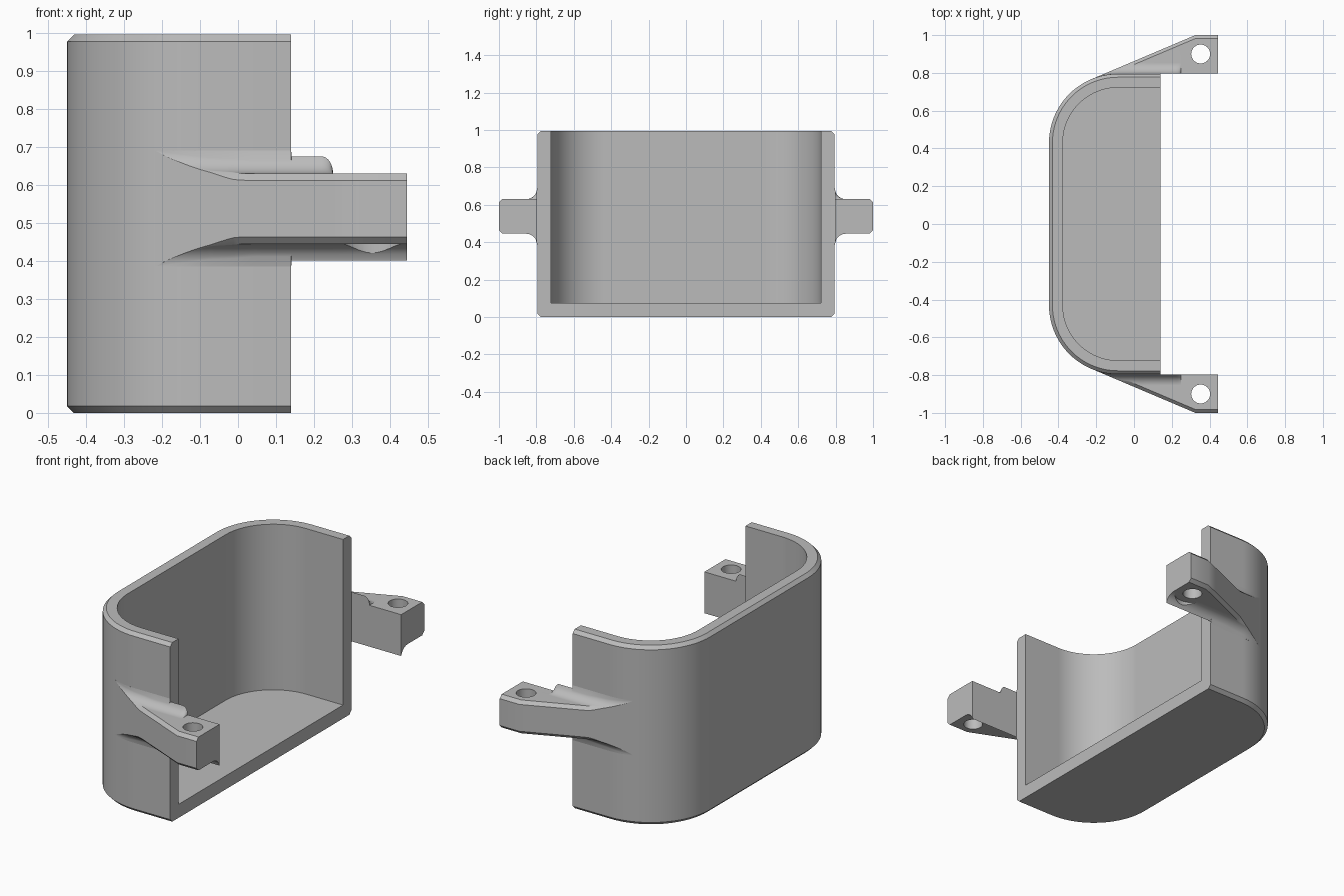
import bpy, bmesh
from math import sin, cos, pi, sqrt

cube = bpy.data.objects.get("Cube")
if cube:
    bpy.data.objects.remove(cube, do_unlink=True)

grey = bpy.data.materials.new("plain grey")
grey.use_nodes = True
grey.diffuse_color = (0.5, 0.5, 0.5, 1)
grey.node_tree.nodes["Principled BSDF"].inputs["Base Color"].default_value = (0.5, 0.5, 0.5, 1)

BACK, OPEN, WALL, TOP = -0.45, 0.14, 0.795, 0.995
RADIUS, THICK, FLOOR, BEVEL = 0.365, 0.073, 0.075, 0.018
CX, CY = BACK + RADIUS, WALL - RADIUS          # corner centre
EAR_TOP, EAR_LOW, FILLET = 0.63, 0.445, 0.06
EAR_END, SLANT_START, SLANT_END = 0.445, -0.229, 0.325
HOLE_X, HOLE_Y = 0.353, 0.9


def make_object(name, bm):
    bmesh.ops.recalc_face_normals(bm, faces=bm.faces)
    mesh = bpy.data.meshes.new(name)
    bm.to_mesh(mesh)
    bm.free()
    mesh.materials.append(grey)
    ob = bpy.data.objects.new(name, mesh)
    bpy.context.collection.objects.link(ob)
    return ob


def activate(ob):
    bpy.ops.object.select_all(action='DESELECT')
    ob.select_set(True)
    bpy.context.view_layer.objects.active = ob


def finish(ob):
    activate(ob)
    bpy.ops.object.shade_smooth_by_angle(angle=pi / 6)
    mod = ob.modifiers.new("even shading", 'WEIGHTED_NORMAL')
    mod.keep_sharp = True


def outline(inset, steps=20):
    """Open U-shaped path, inset from the outer wall."""
    r = RADIUS - inset
    arc = [(CX - r * sin(pi / 2 * i / steps), CY + r * cos(pi / 2 * i / steps))
           for i in range(steps + 1)]
    half = [(OPEN, WALL - inset)] + arc
    return half + [(x, -y) for x, y in reversed(half)]


# Shell: bevelled outer wall, rim, inner wall and floor
bm = bmesh.new()
rings = [[bm.verts.new((x, y, z)) for x, y in outline(inset)]
         for inset, z in ((BEVEL, 0), (0, BEVEL), (0, TOP - BEVEL),
                          (BEVEL, TOP), (THICK, TOP), (THICK, FLOOR))]
for a, b in zip(rings, rings[1:]):
    for i in range(len(a) - 1):
        bm.faces.new((a[i], a[i + 1], b[i + 1], b[i]))
bm.faces.new(rings[0])
bm.faces.new(rings[-1])
bm.faces.new([r[0] for r in rings] + [r[-1] for r in reversed(rings)])
finish(make_object("half_shell", bm))


def wall_y(x):
    return WALL if x > CX else CY + sqrt(RADIUS ** 2 - (x - CX) ** 2)


def ear_y(x):
    t = min(1, (x - SLANT_START) / (SLANT_END - SLANT_START))
    return 0.765 + (1 - 0.765) * t


def flare(d):
    """Height of the concave fillet at distance d from the wall."""
    d = max(0, d)
    return 0 if d >= FILLET else FILLET - sqrt(FILLET ** 2 - (FILLET - d) ** 2)


def section(x):
    """Cross-section of the ear at x, as a loop of points."""
    wall, edge = wall_y(x), ear_y(x)
    gap = edge - wall
    c = min(BEVEL, max(gap * 0.1, (gap - 0.03) * 0.6))
    inside = x <= OPEN
    start = wall if inside else wall + 0.004
    base = wall - 0.02 if inside else wall + 0.002
    reach = min(FILLET, 0.9 * (gap - c))
    ys = [base] + [start + (wall + reach - start) * i / 10 for i in range(11)] + [edge - c]
    # upper fillet rounds off beyond the wall
    k = min(1, max(0, (x - 0.22) / 0.03))
    upper = sqrt(1 - k * k)
    high = [(y, EAR_TOP + upper * flare(y - wall)) for y in ys]
    low = [(y, EAR_LOW - flare(y - wall)) for y in ys]
    high.append((edge, high[-1][1] - c))
    low.append((edge, low[-1][1] + c))
    return [(x, y, z) for y, z in high + low[::-1]]


def cut_cylinder(ob, radius, z0, z1, side):
    b = bmesh.new()
    bmesh.ops.create_cone(b, cap_ends=True, segments=48, radius1=radius,
                          radius2=radius, depth=z1 - z0)
    bmesh.ops.translate(b, verts=b.verts, vec=(HOLE_X, side * HOLE_Y, (z0 + z1) / 2))
    cutter = make_object("hole_cutter", b)
    cutter.hide_render = True
    mod = ob.modifiers.new("hole", 'BOOLEAN')
    mod.operation, mod.solver, mod.object = 'DIFFERENCE', 'EXACT', cutter
    activate(ob)
    bpy.ops.object.modifier_apply(modifier=mod.name)
    bpy.data.objects.remove(cutter, do_unlink=True)


# Mounting ears: lofted along x, one on each side
stations = [-0.226 + (OPEN + 0.226) * i / 24 for i in range(24)]
stations += [OPEN, OPEN + 0.0005]
stations += [0.22 + 0.03 * sin(pi / 2 * i / 8) for i in range(9)]
stations += [SLANT_END, EAR_END]
for side, name in ((1, "left_ear"), (-1, "right_ear")):
    bm = bmesh.new()
    loops = [[bm.verts.new((x, side * y, z)) for x, y, z in section(s)] for s in stations]
    for a, b in zip(loops, loops[1:]):
        for i in range(len(a)):
            j = (i + 1) % len(a)
            bm.faces.new((a[i], a[j], b[j], b[i]))
    bm.faces.new(loops[0])
    bm.faces.new(loops[-1])
    ear = make_object(name, bm)
    cut_cylinder(ear, 0.05, 0.3, 0.8, side)               # bolt hole
    cut_cylinder(ear, 0.093, 0.3, EAR_LOW - 0.0005, side)  # washer clearance
    finish(ear)
